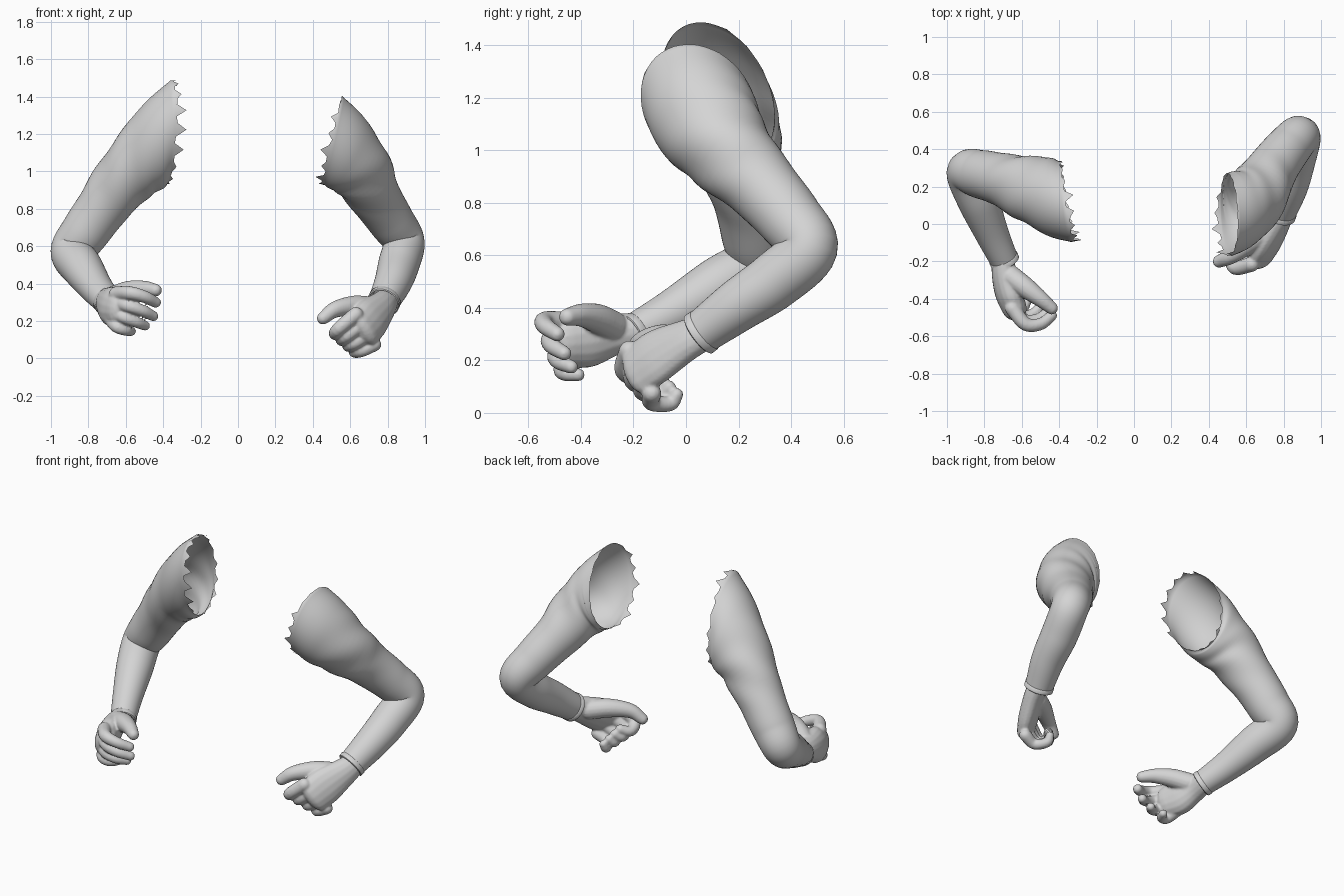
import bpy, bmesh, math, random
from mathutils import Vector

random.seed(4)
if "Cube" in bpy.data.objects:
    bpy.data.objects.remove(bpy.data.objects["Cube"])

grey = bpy.data.materials.new("plain_grey")
grey.use_nodes = True
grey.diffuse_color = (0.66, 0.66, 0.66, 1)
grey.node_tree.nodes["Principled BSDF"].inputs["Base Color"].default_value = grey.diffuse_color


def smooth_path(points, steps):
    """Catmull-Rom through (x, y, z, radius_u, radius_v) points."""
    pts = [Vector(p if len(p) == 5 else (*p, p[3])) for p in points]
    pts = [pts[0] * 2 - pts[1]] + pts + [pts[-1] * 2 - pts[-2]]
    out = []
    for a, b, c, d in zip(pts, pts[1:], pts[2:], pts[3:]):
        for k in range(steps):
            t = k / steps
            out.append(b + (c - a) * (t / 2) + (a * 2 - b * 5 + c * 4 - d) * (t * t / 2)
                       + (b * 3 - a - c * 3 + d) * (t ** 3 / 2))
    return out + [pts[-2]]


def sweep(bm, points, side, segs=20, steps=5, ripple=None):
    """Sweep an ellipse along a path; returns vertex rings and tangents."""
    path = smooth_path(points, steps)
    rings, tangents, u = [], [], Vector(side)
    for i, p in enumerate(path):
        t = (path[min(i + 1, len(path) - 1)] - path[max(i - 1, 0)]).to_3d().normalized()
        u = (u - t * u.dot(t)).normalized()
        v = t.cross(u)
        ring = []
        for j in range(segs):
            a = math.tau * j / segs
            extra = ripple(i / len(path), a) if ripple else 0
            ring.append(bm.verts.new(p.to_3d() + u * math.cos(a) * (p[3] + extra)
                                     + v * math.sin(a) * (p[4] + extra)))
        rings.append(ring)
        tangents.append(t)
    for r0, r1 in zip(rings, rings[1:]):
        bridge(bm, r0, r1)
    return rings, tangents


def bridge(bm, r0, r1):
    for j in range(len(r0)):
        k = (j + 1) % len(r0)
        bm.faces.new((r0[j], r0[k], r1[k], r1[j]))


def finish(bm, name):
    bmesh.ops.recalc_face_normals(bm, faces=bm.faces)
    mesh = bpy.data.meshes.new(name)
    bm.to_mesh(mesh)
    bm.free()
    mesh.materials.append(grey)
    obj = bpy.data.objects.new(name, mesh)
    bpy.context.collection.objects.link(obj)
    bpy.ops.object.select_all(action="DESELECT")
    obj.select_set(True)
    bpy.context.view_layer.objects.active = obj
    bpy.ops.object.shade_smooth_by_angle(angle=math.radians(50))
    return obj


def folds(s, a):
    """Soft cloth folds halfway down the upper arm."""
    return 0.006 * math.exp(-((s - 0.27) / 0.08) ** 2) * math.sin(3 * a + s * 45)


def make_sleeve(name, points, opening, torn_direction, torn_everywhere):
    bm = bmesh.new()
    rings, tangents = sweep(bm, points, (0, 0, 1), segs=48, steps=8, ripple=folds)
    # slant the shoulder end to the plane of the opening, easing off down the arm
    centre, axis, normal = Vector(points[0][:3]), tangents[0], Vector(opening)
    shifts = [axis * ((centre - v.co).dot(normal) / axis.dot(normal)) for v in rings[0]]
    eased = 20
    for i, ring in enumerate(rings[:eased]):
        for v, shift in zip(ring, shifts):
            v.co += shift * (1 - i / eased)
    # torn shoulder edge: uneven triangular teeth around the opening
    torn = Vector(torn_direction).normalized()
    edge = []
    for j, v in enumerate(rings[0]):
        facing = (v.co - centre).normalized().dot(torn)
        weight = max(torn_everywhere, min(1, facing * 2))
        depth = random.uniform(0.03, 0.065) if j % 3 == 1 else random.uniform(0.004, 0.02)
        edge.append(bm.verts.new(v.co - normal.normalized() * depth * weight))
    bridge(bm, edge, rings[0])
    # cuff: slightly raised band folded inwards
    end = rings[-1]
    t = tangents[-1]
    mid = sum((v.co for v in end), Vector()) / len(end)
    for scale, shift in ((1.04, 0.003), (1.04, 0.028), (0.97, 0.032), (0.8, -0.01)):
        ring = [bm.verts.new(mid + (v.co - mid) * scale + t * shift) for v in rings[-1]]
        bridge(bm, end, ring)
        end = ring
    finish(bm, name)


def closed_tube(bm, points, side):
    """Sweep with rounded ends."""
    rings, tangents = sweep(bm, points, side, segs=16)
    for ring, t in ((rings[0], -tangents[0]), (rings[-1], tangents[-1])):
        mid = sum((v.co for v in ring), Vector()) / len(ring)
        radius = min((v.co - mid).length for v in ring)
        last = ring
        for ang in (0.4, 0.8, 1.2):
            new = [bm.verts.new(mid + (v.co - mid) * math.cos(ang) + t * radius * math.sin(ang))
                   for v in ring]
            bridge(bm, last, new)
            last = new
        bm.faces.new(last)


def make_hand(name, palm, across, index, little, spread, thumb):
    bm = bmesh.new()
    closed_tube(bm, palm, across)
    # four fingers blended between the index and the little finger
    for f in range(4):
        t = f / 3
        bend = Vector(spread) * math.sin(math.pi * t)
        finger = []
        for n, (a, b) in enumerate(zip(index, little)):
            p = Vector(a).lerp(Vector(b), t) + bend * (n / 3)
            finger.append((*p, 0.041 - 0.004 * n - 0.004 * t))
        closed_tube(bm, finger, (0.3, 0.2, 1))
    # thumb with a fleshy base
    closed_tube(bm, [(*p, r) for p, r in zip(thumb, (0.06, 0.056, 0.044, 0.034))], (0, 0, 1))
    obj = finish(bm, name)
    # fuse palm and fingers into one skin
    fuse = obj.modifiers.new("fuse", "REMESH")
    fuse.mode = "VOXEL"
    fuse.voxel_size = 0.007
    fuse.use_smooth_shade = True
    soften = obj.modifiers.new("soften", "SMOOTH")
    soften.factor = 0.5
    soften.iterations = 4


make_sleeve("left_sleeve", [
    (0.51, 0.05, 1.165, 0.208), (0.575, 0.08, 1.105, 0.205), (0.65, 0.145, 1.015, 0.178),
    (0.73, 0.28, 0.87, 0.14), (0.815, 0.395, 0.74, 0.124), (0.885, 0.465, 0.625, 0.112),
    (0.86, 0.34, 0.505, 0.11), (0.83, 0.20, 0.41, 0.10), (0.785, 0.07, 0.315, 0.085)],
    (1, 0, -0.2), (0, -0.8, -0.6), 0.12)

make_sleeve("right_sleeve", [
    (-0.37, 0.12, 1.21, 0.197), (-0.45, 0.145, 1.135, 0.202), (-0.57, 0.19, 1.01, 0.173),
    (-0.715, 0.24, 0.82, 0.14), (-0.815, 0.265, 0.68, 0.13), (-0.885, 0.27, 0.57, 0.117),
    (-0.83, 0.12, 0.48, 0.11), (-0.76, -0.05, 0.38, 0.09), (-0.70, -0.18, 0.31, 0.077)],
    (-1, -0.15, 0), (0, -0.7, 0.5), 0.4)

make_hand("left_hand",
    [(0.795, 0.08, 0.31, 0.068, 0.06), (0.77, 0, 0.275, 0.085, 0.06),
     (0.715, -0.11, 0.215, 0.112, 0.06), (0.675, -0.185, 0.165, 0.108, 0.052)],
    (-0.12, -0.09, 0.16),
    [(0.63, -0.215, 0.235), (0.54, -0.235, 0.16), (0.52, -0.17, 0.13), (0.56, -0.12, 0.15)],
    [(0.73, -0.13, 0.075), (0.66, -0.13, 0.04), (0.62, -0.06, 0.035), (0.62, -0.035, 0.07)],
    (0, 0, 0),
    [(0.72, -0.03, 0.27), (0.62, -0.10, 0.28), (0.52, -0.17, 0.262), (0.455, -0.20, 0.215)])

make_hand("right_hand",
    [(-0.70, -0.16, 0.315, 0.065, 0.06), (-0.695, -0.27, 0.30, 0.082, 0.065),
     (-0.67, -0.37, 0.28, 0.108, 0.072), (-0.64, -0.45, 0.27, 0.098, 0.066)],
    (0.04, -0.07, 0.16),
    [(-0.65, -0.45, 0.345), (-0.58, -0.535, 0.35), (-0.50, -0.535, 0.33), (-0.44, -0.49, 0.30)],
    [(-0.68, -0.41, 0.21), (-0.65, -0.47, 0.17), (-0.60, -0.46, 0.15), (-0.57, -0.41, 0.145)],
    (0.035, 0, -0.025),
    [(-0.66, -0.28, 0.33), (-0.58, -0.34, 0.36), (-0.50, -0.40, 0.372), (-0.44, -0.45, 0.365)])
